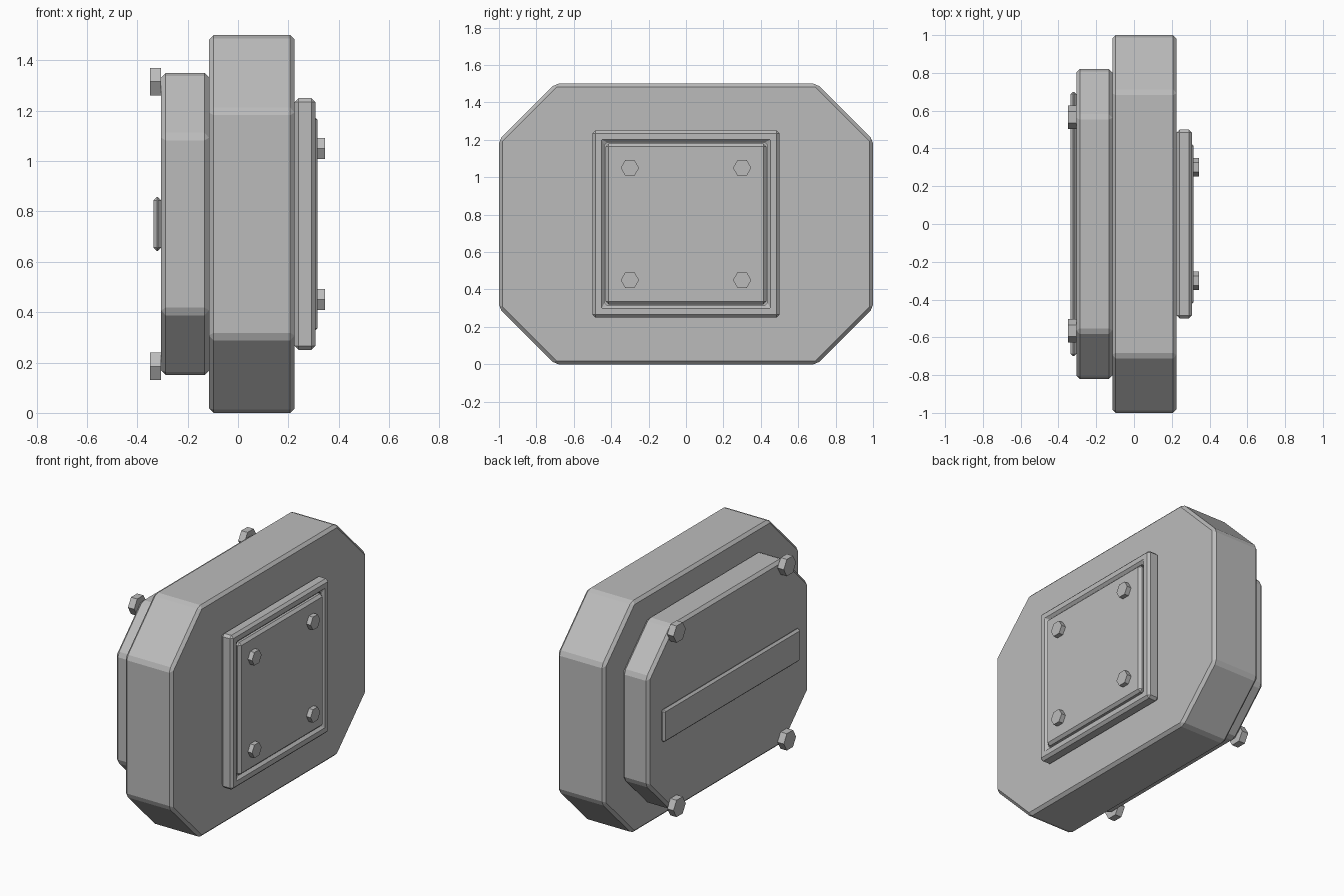
import bpy, bmesh, math

if "Cube" in bpy.data.objects:
    bpy.data.objects.remove(bpy.data.objects["Cube"])

MID = 0.75  # height of the centre line

grey = bpy.data.materials.new("plain_grey")
grey.use_nodes = True
COLOUR = (0.5, 0.5, 0.5, 1)
grey.diffuse_color = COLOUR
grey.node_tree.nodes["Principled BSDF"].inputs["Base Color"].default_value = COLOUR


def finish(name, bm, bevel=0):
    bmesh.ops.recalc_face_normals(bm, faces=bm.faces)
    mesh = bpy.data.meshes.new(name)
    bm.to_mesh(mesh)
    bm.free()
    mesh.materials.append(grey)
    ob = bpy.data.objects.new(name, mesh)
    bpy.context.collection.objects.link(ob)
    if bevel:
        mod = ob.modifiers.new("edge_bevel", "BEVEL")
        mod.width = bevel
        mod.segments = 1
        mod.limit_method = "ANGLE"
        mod.angle_limit = math.radians(30)
    return ob


def prism(name, outline, x0, x1, bevel=0):
    """Extrude a (y, z) outline along x."""
    bm = bmesh.new()
    face = bm.faces.new([bm.verts.new((x0, y, z)) for y, z in outline])
    out = bmesh.ops.extrude_face_region(bm, geom=[face])
    moved = [v for v in out["geom"] if isinstance(v, bmesh.types.BMVert)]
    bmesh.ops.translate(bm, verts=moved, vec=(x1 - x0, 0, 0))
    return finish(name, bm, bevel)


def rectangle(hy, hz):
    return [(sy * hy, MID + sz * hz) for sy, sz in ((-1, -1), (1, -1), (1, 1), (-1, 1))]


def octagon(hy, hz, cut_y, cut_z):
    """Rectangle with its four corners cut off."""
    a, b = hy - cut_y, hz - cut_z
    pts = [(a, -hz), (hy, -b), (hy, b), (a, hz)]
    pts += [(-y, -z) for y, z in pts]
    return [(y, MID + z) for y, z in pts]


def hexagon(cy, cz, r):
    return [(cy + r * math.cos(i * math.pi / 3), cz + r * math.sin(i * math.pi / 3))
            for i in range(6)]


def square_frame(name, outer, inner, x0, x1, bevel):
    """Square ring with a rectangular section."""
    bm = bmesh.new()
    section = [(outer, x0), (outer, x1), (inner, x1), (inner, x0)]
    rings = [[bm.verts.new((x, y, z)) for y, z in rectangle(h, h)] for h, x in section]
    for i in range(4):
        for j in range(4):
            i2, j2 = (i + 1) % 4, (j + 1) % 4
            bm.faces.new((rings[i][j], rings[i][j2], rings[i2][j2], rings[i2][j]))
    return finish(name, bm, bevel)


# Main slab and the smaller slab behind it
prism("main_slab", octagon(1, 0.75, 0.3, 0.3), -0.115, 0.225, 0.018)
prism("rear_slab", octagon(0.82, 0.6, 0.25, 0.25), -0.305, -0.115, 0.018)

# Raised bar across the rear slab
prism("rear_bar", rectangle(0.7, 0.107), -0.335, -0.305, 0.013)

# Framed access panel
square_frame("panel_frame", 0.5, 0.436, 0.225, 0.307, 0.016)
prism("access_panel", rectangle(0.43, 0.43), 0.225, 0.315, 0.016)

# Hexagonal bolts on both sides
for sy, side in ((-1, "front"), (1, "back")):
    for sz, level in ((-1, "lower"), (1, "upper")):
        prism(f"panel_bolt_{side}_{level}", hexagon(sy * 0.3, MID + sz * 0.3, 0.049), 0.31, 0.345)
        prism(f"rear_bolt_{side}_{level}", hexagon(sy * 0.565, MID + sz * 0.565, 0.063), -0.35, -0.305)
